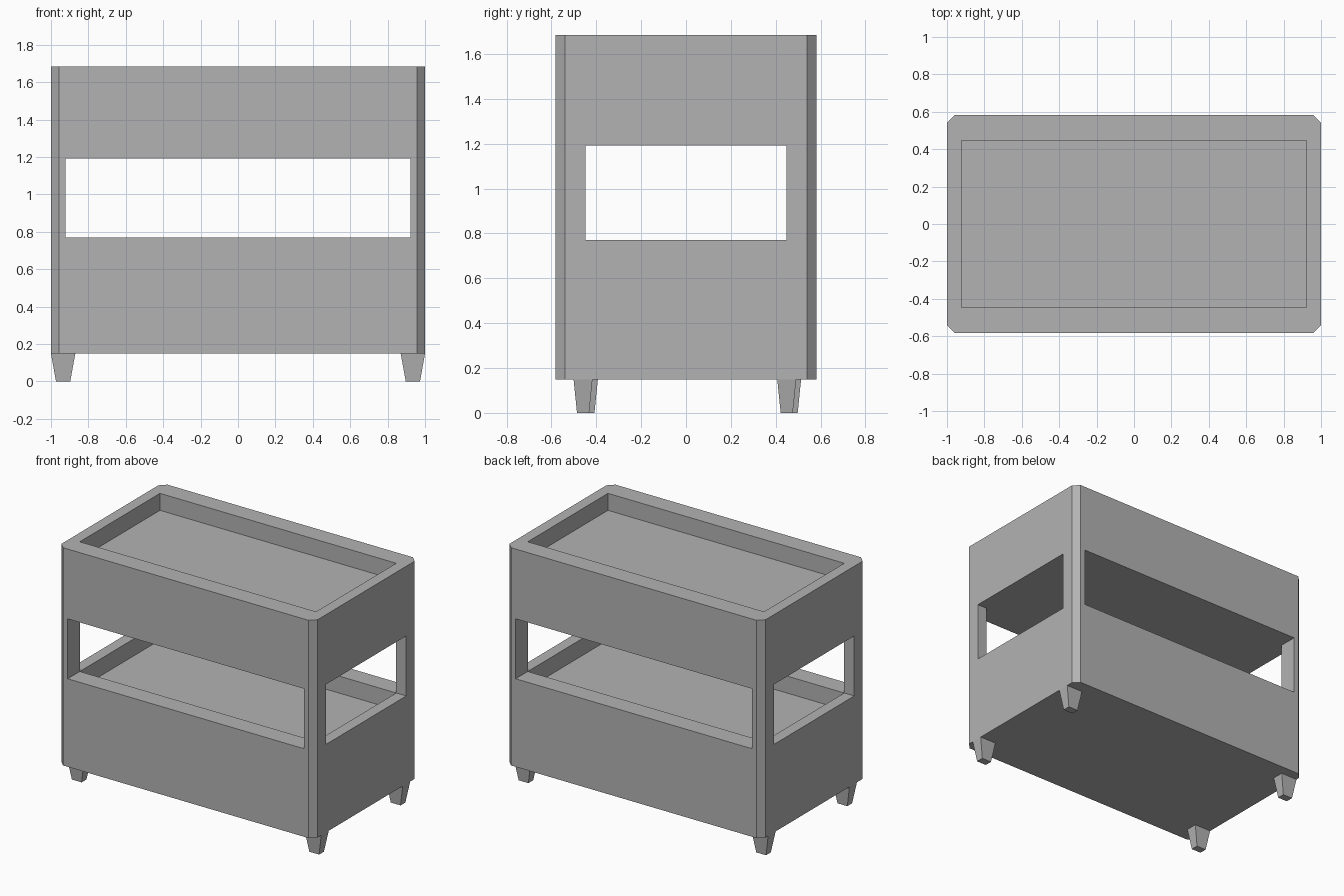
import bpy, bmesh

if "Cube" in bpy.data.objects:
    bpy.data.objects.remove(bpy.data.objects["Cube"])

grey = bpy.data.materials.new("mid_grey")
grey.diffuse_color = (0.45, 0.45, 0.45, 1.0)
grey.use_nodes = True
grey.node_tree.nodes["Principled BSDF"].inputs["Base Color"].default_value = grey.diffuse_color


def make_prism(name, bottom, top, z0, z1):
    """Closed solid between two outlines with the same point count."""
    bm = bmesh.new()
    lo = [bm.verts.new((x, y, z0)) for x, y in bottom]
    hi = [bm.verts.new((x, y, z1)) for x, y in top]
    n = len(lo)
    bm.faces.new(lo[::-1])
    bm.faces.new(hi)
    for i in range(n):
        j = (i + 1) % n
        bm.faces.new((lo[i], lo[j], hi[j], hi[i]))
    bmesh.ops.recalc_face_normals(bm, faces=bm.faces)
    mesh = bpy.data.meshes.new(name)
    bm.to_mesh(mesh)
    bm.free()
    mesh.materials.append(grey)
    obj = bpy.data.objects.new(name, mesh)
    bpy.context.collection.objects.link(obj)
    return obj


def rect(hx, hy, cx=0.0, cy=0.0):
    return [(cx - hx, cy - hy), (cx + hx, cy - hy),
            (cx + hx, cy + hy), (cx - hx, cy + hy)]


HX, HY, CH = 1.0, 0.582, 0.042    # body half size and corner chamfer
IX, IY = 0.922, 0.447             # inner opening half size

# Cabinet body with chamfered upright corners
outline = [(-HX + CH, -HY), (HX - CH, -HY), (HX, -HY + CH), (HX, HY - CH),
           (HX - CH, HY), (-HX + CH, HY), (-HX, HY - CH), (-HX, -HY + CH)]
body = make_prism("cabinet_body", outline, outline, 0.149, 1.685)

# Openings on all four sides, and the two sunken trays
cuts = [("front_back_opening", IX, 1.0, 0.77, 1.193),
        ("side_opening", 1.5, IY, 0.77, 1.193),
        ("lower_tray_recess", IX, IY, 0.65, 0.95),
        ("top_tray_recess", IX, IY, 1.565, 1.9)]
cutters = []
for name, hx, hy, z0, z1 in cuts:
    cutter = make_prism(name, rect(hx, hy), rect(hx, hy), z0, z1)
    cutter.hide_render = True
    cutters.append(cutter)
    mod = body.modifiers.new(name, 'BOOLEAN')
    mod.operation = 'DIFFERENCE'
    mod.solver = 'EXACT'
    mod.object = cutter

bpy.context.view_layer.objects.active = body
for mod in list(body.modifiers):
    bpy.ops.object.modifier_apply(modifier=mod.name)
for cutter in cutters:
    bpy.data.objects.remove(cutter, do_unlink=True)

# Tapered four-sided feet; the left pair sits slightly further back
feet = [("front_right_foot", 0.935, -0.459), ("front_left_foot", -0.935, -0.435),
        ("back_right_foot", 0.935, 0.449), ("back_left_foot", -0.935, 0.471)]
for name, x, y in feet:
    make_prism(name, rect(0.038, 0.027, x, y), rect(0.065, 0.042, x, y), 0.0, 0.149)
